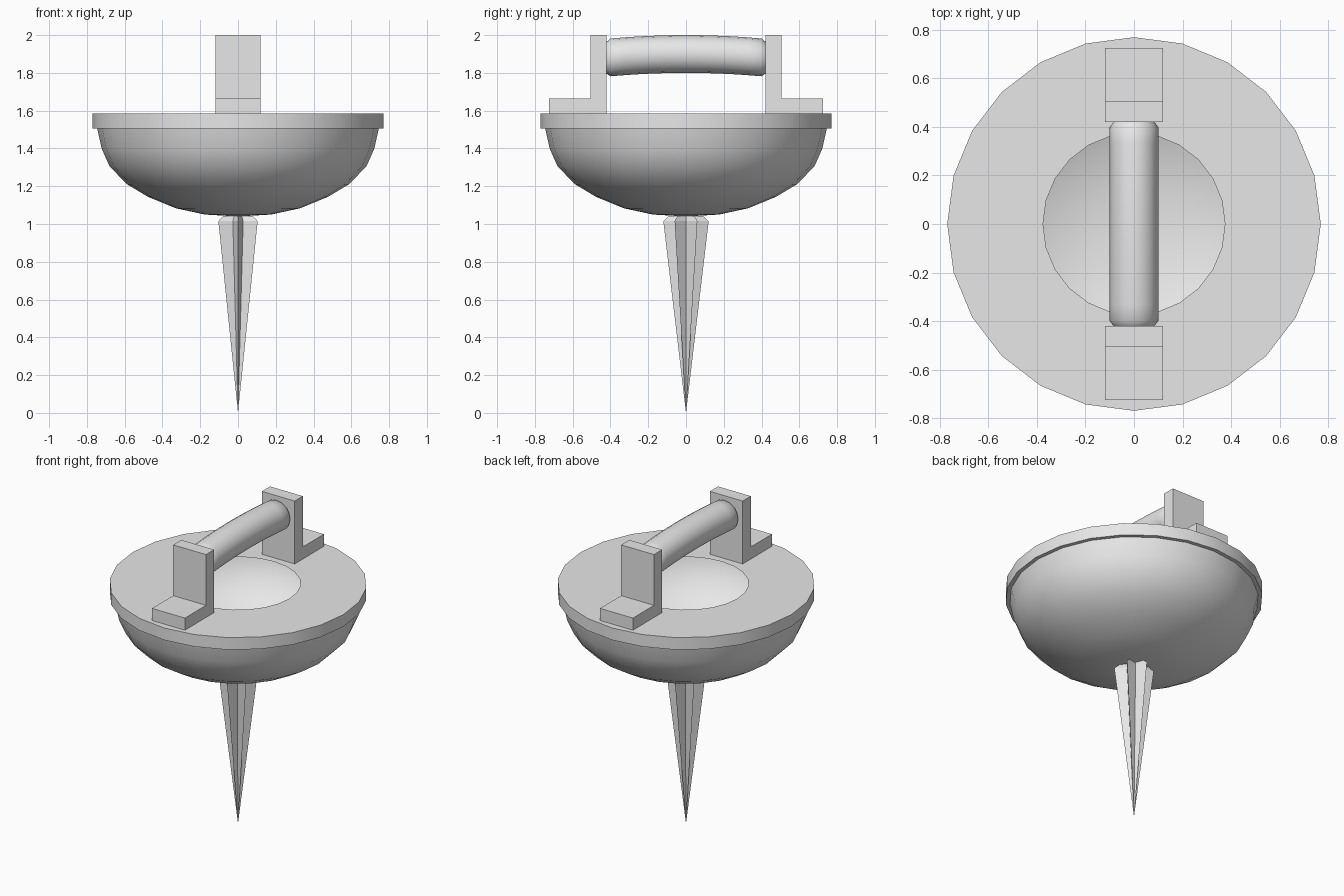
import bpy, bmesh, math

cube = bpy.data.objects.get("Cube")
if cube:
    bpy.data.objects.remove(cube)

grey = bpy.data.materials.new("light_grey")
grey.use_nodes = True
grey.diffuse_color = (0.8, 0.8, 0.8, 1)
grey.node_tree.nodes["Principled BSDF"].inputs["Base Color"].default_value = (0.8, 0.8, 0.8, 1)


def finish(name, bm, smooth_angle=None):
    bmesh.ops.remove_doubles(bm, verts=bm.verts, dist=0.0001)
    bmesh.ops.recalc_face_normals(bm, faces=bm.faces)
    mesh = bpy.data.meshes.new(name)
    bm.to_mesh(mesh)
    bm.free()
    mesh.materials.append(grey)
    obj = bpy.data.objects.new(name, mesh)
    bpy.context.collection.objects.link(obj)
    if smooth_angle:
        mesh.shade_smooth()
        mesh.set_sharp_from_angle(angle=math.radians(smooth_angle))
    return obj


def loft(bm, rings, cap_start=False, cap_end=False):
    """Join closed rings of points with quads."""
    loops = [[bm.verts.new(p) for p in ring] for ring in rings]
    n = len(loops[0])
    for a, b in zip(loops, loops[1:]):
        for i in range(n):
            j = (i + 1) % n
            bm.faces.new((a[i], a[j], b[j], b[i]))
    if cap_start:
        bm.faces.new(loops[0])
    if cap_end:
        bm.faces.new(loops[-1])


def circle(r, z, sides=24):
    return [(r * math.cos(t), r * math.sin(t), z)
            for t in (math.tau * i / sides for i in range(sides))]


# Rim plate with a round opening and an outer lip
bm = bmesh.new()
loft(bm, [circle(r, z) for r, z in
          [(0.375, 1.585), (0.77, 1.585), (0.77, 1.505), (0.745, 1.505)]])
finish("rim_plate", bm, 30)

# Hollow bowl under the rim
profile = [(0.745, 1.505), (0.722, 1.4), (0.68, 1.305), (0.587, 1.21),
           (0.475, 1.143), (0.328, 1.083), (0.175, 1.05), (0.00001, 1.04)]
bm = bmesh.new()
loft(bm, [circle(r, z) for r, z in profile])
finish("bowl", bm, 40)


# Fluted spike with six ridges
def star(scale, z):
    return [((0.12, 0.055)[i % 2] * scale * math.cos(t),
             (0.12, 0.055)[i % 2] * scale * math.sin(t), z)
            for i, t in enumerate(math.radians(90 + 30 * k) for k in range(12))]


bm = bmesh.new()
loft(bm, [star(0.00001, 0), star(1, 1.015), star(0.75, 1.042)], cap_end=True)
finish("spike", bm)

# Gently arched grip with rounded ends
bm = bmesh.new()
rings = []
steps = 12
stations = [(-0.42, 0.085)] + [(-0.4 + 0.8 * i / steps, 0.1) for i in range(steps + 1)] + [(0.42, 0.085)]
for y, r in stations:
    mid_z = 1.9 - 0.02 * (y / 0.42) ** 2
    rings.append([(x, y, mid_z + dz) for x, dz, _ in circle(r, 0, 16)])
loft(bm, rings, True, True)
finish("grip", bm, 50)

# L-shaped brackets at both ends of the grip
outline = [(0.42, 1.585), (0.725, 1.585), (0.725, 1.665),
           (0.505, 1.665), (0.505, 2.0), (0.42, 2.0)]
for name, side in (("front_bracket", -1), ("back_bracket", 1)):
    bm = bmesh.new()
    loft(bm, [[(x, side * y, z) for y, z in outline] for x in (-0.12, 0.12)], True, True)
    finish(name, bm)
